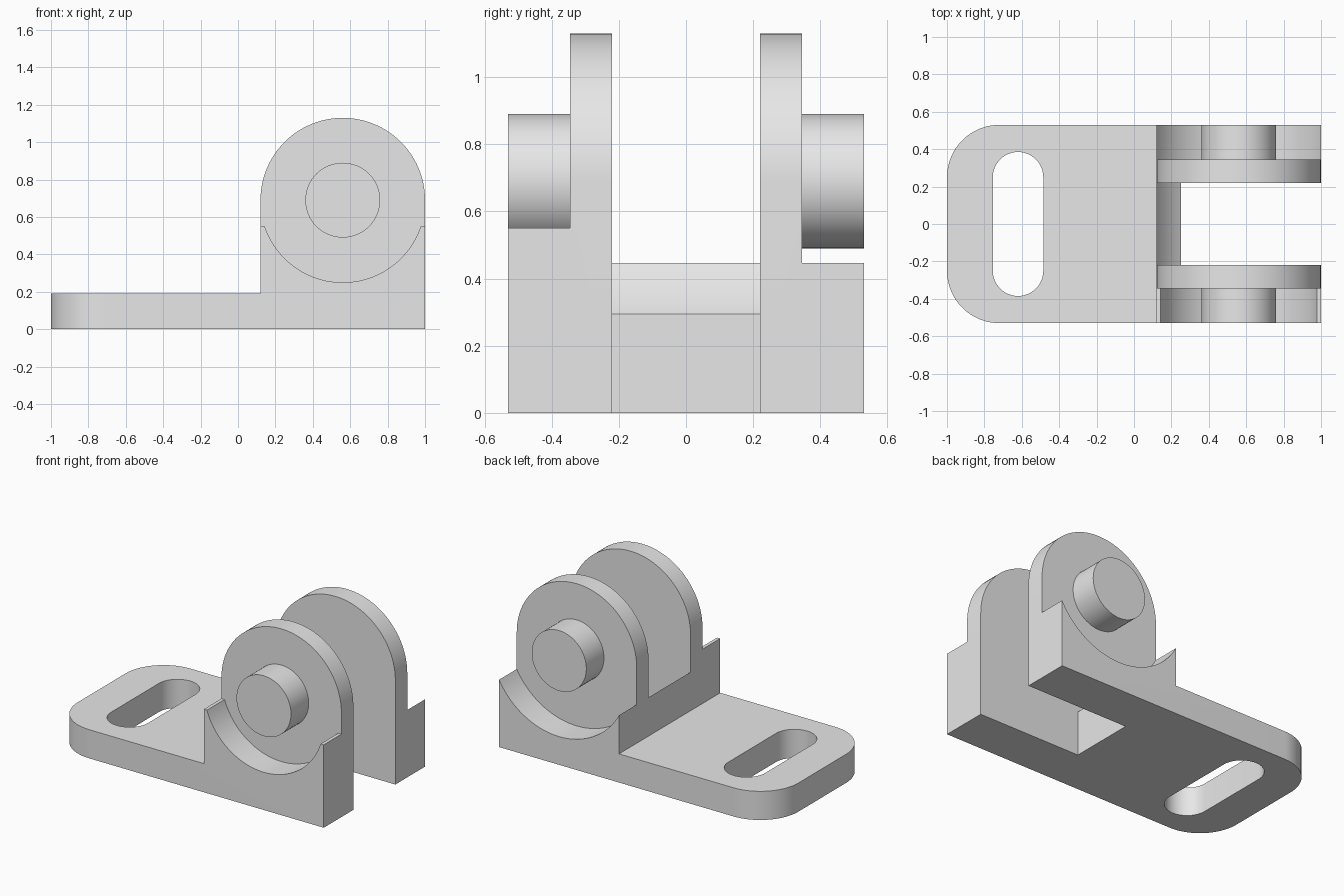
import bpy, bmesh, math

if "Cube" in bpy.data.objects:
    bpy.data.objects.remove(bpy.data.objects["Cube"])

CX, CZ = 0.56, 0.69          # pivot axis of the fork
R_EAR, R_CLEAR, R_PIN = 0.44, 0.503, 0.20
HALF_W, EAR_OUT, EAR_IN = 0.53, 0.345, 0.22

grey = bpy.data.materials.new("plain grey")
grey.diffuse_color = (0.8, 0.8, 0.8, 1)
grey.use_nodes = True
grey.node_tree.nodes["Principled BSDF"].inputs["Base Color"].default_value = grey.diffuse_color


def arc(cx, cy, r, a0, a1, n=48):
    """Points on an arc, angles in degrees."""
    angles = [math.radians(a0 + (a1 - a0) * i / n) for i in range(n + 1)]
    return [(cx + r * math.cos(a), cy + r * math.sin(a)) for a in angles]


def prism(name, pts, lo, hi, axis="y", corner_radius=0):
    """Extrude a closed profile along y (x,z profile) or z (x,y profile)."""
    place = (lambda p, t: (p[0], t, p[1])) if axis == "y" else (lambda p, t: (p[0], p[1], t))
    bm = bmesh.new()
    a = [bm.verts.new(place(p, lo)) for p in pts]
    b = [bm.verts.new(place(p, hi)) for p in pts]
    bm.faces.new(a)
    bm.faces.new(b[::-1])
    for i in range(len(pts)):
        j = (i + 1) % len(pts)
        bm.faces.new((a[j], a[i], b[i], b[j]))
    if corner_radius:
        # round the upright corners at the free end of the plate
        ends = [v for v in bm.verts if v.co.x < -0.99]
        lines = [e for e in bm.edges if all(v in ends for v in e.verts)
                 and abs(e.verts[0].co.y - e.verts[1].co.y) < 1e-4]
        bmesh.ops.bevel(bm, geom=lines, offset=corner_radius, segments=16,
                        profile=0.5, affect="EDGES")
    bmesh.ops.recalc_face_normals(bm, faces=bm.faces[:])
    mesh = bpy.data.meshes.new(name)
    bm.to_mesh(mesh)
    bm.free()
    mesh.materials.append(grey)
    obj = bpy.data.objects.new(name, mesh)
    bpy.context.collection.objects.link(obj)
    return obj


def activate(obj):
    bpy.ops.object.select_all(action="DESELECT")
    obj.select_set(True)
    bpy.context.view_layer.objects.active = obj


def cut(obj, cutter):
    cutter.hide_render = True
    mod = obj.modifiers.new("cut", "BOOLEAN")
    mod.operation, mod.solver, mod.object = "DIFFERENCE", "EXACT", cutter
    activate(obj)
    bpy.ops.object.modifier_apply(modifier=mod.name)
    bpy.data.objects.remove(cutter)


# Bracket body: plate and arched upright in one side profile
side = [(-1, 0), (1, 0)] + arc(CX, CZ, R_EAR, 0, 180) + [(0.12, 0.19), (-1, 0.19)]
body = prism("bracket_body", side, -HALF_W, HALF_W, corner_radius=0.28)

# Front seat: flat shoulders with a round recess the size of the ear
lip = math.degrees(math.asin((CZ - 0.55) / R_EAR))
seat = [(0.05, 0.55)] + arc(CX, CZ, R_EAR, 180 + lip, 360 - lip) + \
       [(1.1, 0.55), (1.1, 1.3), (0.05, 1.3)]
cut(body, prism("front_seat_cutter", seat, -0.7, -EAR_OUT))

# Back seat: wider round recess running out through both ends
seat = arc(CX, CZ, R_CLEAR, 200, 340) + [(1.1, 1.3), (0.05, 1.3)]
cut(body, prism("back_seat_cutter", seat, EAR_OUT, 0.7))

# Gap between the ears, with a curved top on the cross wall
wall = 360 - math.degrees(math.acos((0.25 - CX) / R_CLEAR))
gap = arc(CX, CZ, R_CLEAR, 200, wall, 24) + [(0.25, -0.1), (1.1, -0.1), (1.1, 1.3), (0.05, 1.3)]
cut(body, prism("gap_cutter", gap, -EAR_IN, EAR_IN))

# Long mounting slot through the plate
slot = arc(-0.62, 0.25, 0.135, 0, 180, 24) + arc(-0.62, -0.25, 0.135, 180, 360, 24)
cut(body, prism("slot_cutter", slot, -0.1, 0.4, axis="z"))

# Round pins on the outer faces of the ears
circle = arc(CX, CZ, R_PIN, 0, 360, 64)[:-1]
front_pin = prism("front_pin", circle, -HALF_W, -EAR_OUT)
back_pin = prism("back_pin", circle, EAR_OUT, HALF_W)

for part in (body, front_pin, back_pin):
    activate(part)
    bpy.ops.object.shade_smooth_by_angle(angle=math.radians(30))
